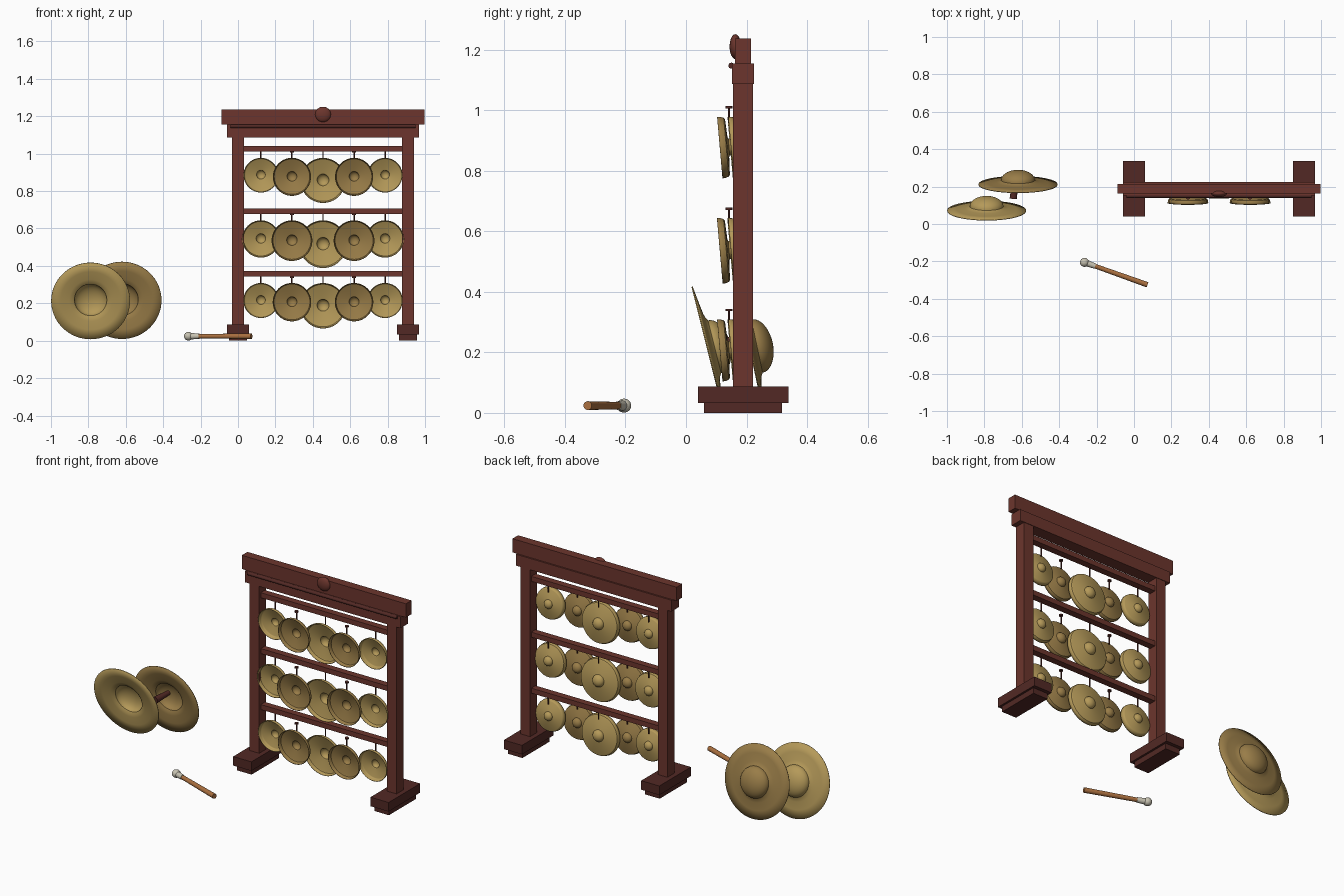
import bpy, bmesh
from math import sin, cos, pi, radians
from mathutils import Vector

if "Cube" in bpy.data.objects:
    bpy.data.objects.remove(bpy.data.objects["Cube"])


def material(name, rgb):
    m = bpy.data.materials.new(name)
    m.diffuse_color = (*rgb, 1)
    m.use_nodes = True
    m.node_tree.nodes["Principled BSDF"].inputs["Base Color"].default_value = m.diffuse_color
    return m


WOOD = material("red_wood", (0.15, 0.036, 0.026))
DARK = material("dark_wood", (0.085, 0.022, 0.018))
LIGHT_BRONZE = material("light_bronze", (0.46, 0.32, 0.10))
DARK_BRONZE = material("dark_bronze", (0.32, 0.205, 0.065))
STICK = material("stick_wood", (0.40, 0.16, 0.05))
FELT = material("felt", (0.57, 0.54, 0.44))


def finish(name, bm, mat, smooth=True):
    me = bpy.data.meshes.new(name)
    bmesh.ops.recalc_face_normals(bm, faces=bm.faces)
    bm.to_mesh(me)
    bm.free()
    me.materials.append(mat)
    ob = bpy.data.objects.new(name, me)
    bpy.context.collection.objects.link(ob)
    if smooth:
        bpy.context.view_layer.objects.active = ob
        bpy.ops.object.select_all(action='DESELECT')
        ob.select_set(True)
        bpy.ops.object.shade_smooth_by_angle(angle=radians(35))
    return ob


def box(name, x, y, z, mat):
    # x, y, z are (min, max) ranges
    bm = bmesh.new()
    bmesh.ops.create_cube(bm, size=1)
    for v in bm.verts:
        v.co = Vector([(a + b) / 2 + c * (b - a) for (a, b), c in zip((x, y, z), v.co)])
    return finish(name, bm, mat, False)


def rod(name, p, q, r, mat, r2=None, seg=20):
    p, q = Vector(p), Vector(q)
    bm = bmesh.new()
    bmesh.ops.create_cone(bm, cap_ends=True, segments=seg, radius1=r,
                          radius2=r if r2 is None else r2, depth=(q - p).length)
    ob = finish(name, bm, mat)
    ob.location = (p + q) / 2
    ob.rotation_euler = (q - p).to_track_quat('Z', 'Y').to_euler()
    return ob


def ball(name, loc, scale, mat):
    bm = bmesh.new()
    bmesh.ops.create_uvsphere(bm, u_segments=32, v_segments=16, radius=1)
    bmesh.ops.scale(bm, vec=scale, verts=bm.verts)
    ob = finish(name, bm, mat)
    ob.location = loc
    return ob


def dish(name, profile, loc, tilt, mat, thick, seg=64):
    # profile of (radius, depth) spun round the axis, depth pointing to the back
    bm = bmesh.new()
    rings = [[bm.verts.new((r * cos(2 * pi * i / seg), r * sin(2 * pi * i / seg), h))
              for i in range(seg)] for r, h in profile[:-1]]
    for a, b in zip(rings, rings[1:]):
        for i in range(seg):
            j = (i + 1) % seg
            bm.faces.new((a[i], a[j], b[j], b[i]))
    tip = bm.verts.new((0, 0, profile[-1][1]))
    for i in range(seg):
        bm.faces.new((rings[-1][i], rings[-1][(i + 1) % seg], tip))
    ob = finish(name, bm, mat)
    ob.location = loc
    ob.rotation_euler = (-radians(90 - tilt), 0, 0)
    mod = ob.modifiers.new("thickness", 'SOLIDIFY')
    mod.thickness = thick
    mod.offset = -1
    return ob


def dome(r, h0, height, n=8):
    return [(r * cos(pi / 2 * i / n), h0 + height * sin(pi / 2 * i / n)) for i in range(n + 1)]


# Stand: feet and posts
MID, HALF = 0.4545, 0.4545
for side, cx in (("left", MID - HALF), ("right", MID + HALF)):
    box(side + "_foot_base", (cx - .048, cx + .048), (.06, .317), (0, .033), DARK)
    box(side + "_foot", (cx - .06, cx + .06), (.04, .338), (.033, .087), DARK)
    box(side + "_post", (cx - .032, cx + .032), (.155, .221), (.087, 1.09), WOOD)

# Top beams, moulding and round ornament
box("lower_beam", (-.06, .969), (.152, .224), (1.087, 1.155), WOOD)
box("top_beam", (-.088, .998), (.162, .215), (1.155, 1.237), WOOD)
rod("beam_moulding", (-.04, .15, 1.147), (.949, .15, 1.147), .01, DARK)
ball("beam_ornament", (MID, .163, 1.21), (.042, .019, .041), WOOD)

# Rails with five hanging gongs each
for row, (rail_z, size) in enumerate(((1.027, .093), (.693, .10), (.358, .094)), 1):
    box(f"rail_{row}", (.03, .879), (.17, .21), (rail_z - .015, rail_z + .015), WOOD)
    top = rail_z - .049
    for k in range(5):
        x = MID + (k - 2) * .166
        front = k in (1, 3)
        r = size + (.009 if front else .028 if k == 2 else 0)
        y = .112 if front else .148
        boss = r * .28
        profile = [(r, 0), (r * .985, .012), (r * .955, .021), (r * .9, .025),
                   (boss * 1.15, .028)] + dome(boss, .03, boss * .8)
        dish(f"gong_{row}_{k + 1}", profile, (x, y, top - r), 5,
             DARK_BRONZE if front else LIGHT_BRONZE, .003)
        cy = .142 if front else .178
        rod(f"gong_cord_{row}_{k + 1}", (x, cy, top - .02), (x, cy, rail_z - .014), .004, DARK, seg=10)
        if front:
            rod(f"cord_cap_{row}_{k + 1}", (x, cy, rail_z - .022), (x, cy, rail_z - .014),
                .011, DARK, seg=16)

# Pair of cymbals and the hand strap
cymbal = [(.211, 0), (.16, .006), (.115, .012), (.1, .016)] + dome(.09, .022, .053, 10)
dish("front_cymbal", cymbal, (-.788, .073, .213), 14, LIGHT_BRONZE, .004)
dish("rear_cymbal", cymbal, (-.62, .213, .216), 12, DARK_BRONZE, .004)
rod("cymbal_handle", (-.645, .135, .23), (-.635, .25, .235), .02, DARK, .014)

# Mallet lying on the ground
head, tail = Vector((-.265, -.205, .024)), Vector((.072, -.325, .024))
ball("mallet_head", head, (.024, .024, .023), FELT)
rod("mallet_collar", head.lerp(tail, .05), head.lerp(tail, .17), .017, FELT, .014)
rod("mallet_stick", head.lerp(tail, .12), tail, .012, STICK, .0145)
